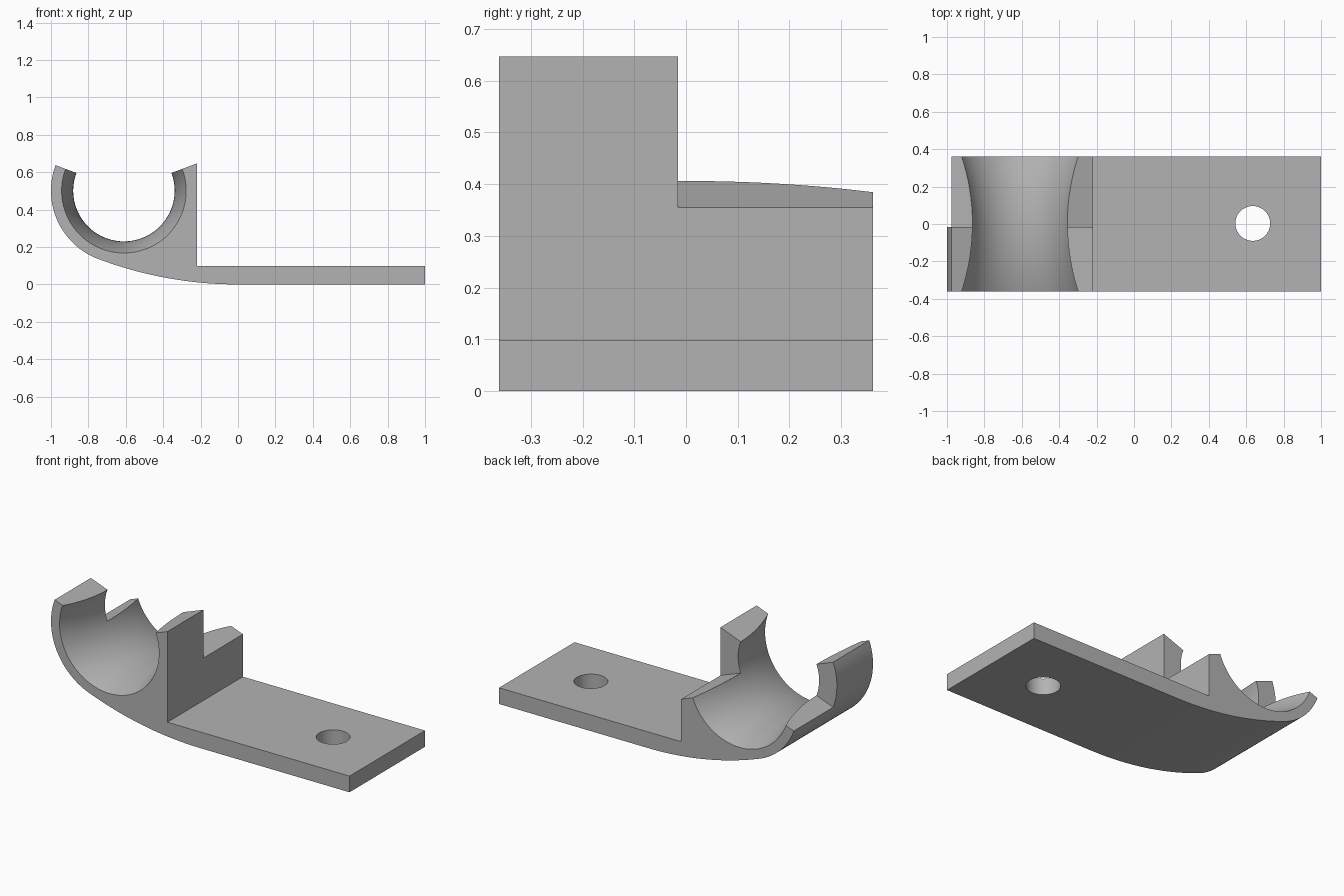
import bpy, bmesh, math
from mathutils import Matrix

cube = bpy.data.objects.get("Cube")
if cube:
    bpy.data.objects.remove(cube, do_unlink=True)

HALF = 0.361                      # half the depth
CX, CZ, OUTER = -0.61, 0.501, 0.39    # cradle centre and outer radius
WAIST, MOUTH = 0.271, 0.333       # bore radius at the middle and at the ends
BELLY = 2.12                      # radius of the curved underside
WALL = -0.22                      # upright face beside the plate
TILT = math.radians(20.5)         # slope of the cradle tips
RISE = math.tan(TILT)

grey = bpy.data.materials.new("Plain grey")
grey.use_nodes = True
grey.diffuse_color = (0.45, 0.45, 0.45, 1)
grey.node_tree.nodes["Principled BSDF"].inputs["Base Color"].default_value = grey.diffuse_color


def make(name, bm):
    bmesh.ops.recalc_face_normals(bm, faces=bm.faces)
    mesh = bpy.data.meshes.new(name)
    bm.to_mesh(mesh)
    bm.free()
    mesh.materials.append(grey)
    obj = bpy.data.objects.new(name, mesh)
    bpy.context.collection.objects.link(obj)
    return obj


def prism(name, points, y0, y1):
    """Extrude an x-z outline from y0 to y1."""
    bm = bmesh.new()
    face = bm.faces.new([bm.verts.new((x, y0, z)) for x, z in points])
    out = bmesh.ops.extrude_face_region(bm, geom=[face])
    verts = [v for v in out["geom"] if isinstance(v, bmesh.types.BMVert)]
    bmesh.ops.translate(bm, verts=verts, vec=(0, y1 - y0, 0))
    return make(name, bm)


def arc(cx, cz, r, a0, a1, n):
    return [(cx + r * math.cos(a0 + (a1 - a0) * i / n),
             cz + r * math.sin(a0 + (a1 - a0) * i / n)) for i in range(n + 1)]


# Body outline: plate, upright, cradle shell and curved underside
join = math.atan2(CZ - BELLY, CX) % (2 * math.pi)     # where both arcs are tangent
outline = [(1, 0), (1, 0.098), (WALL, 0.098), (WALL, CZ + (WALL - CX) * RISE), (CX, CZ)]
outline += arc(CX, CZ, OUTER, math.pi - TILT, join, 40)
outline += arc(0, BELLY, BELLY, join, 1.5 * math.pi, 24)[1:]
bracket = prism("cradle_bracket", outline, -HALF, HALF)

# Waisted bore, turned about the y axis
sag = MOUTH - WAIST
flare = (HALF ** 2 + sag ** 2) / (2 * sag)
bm = bmesh.new()
steps, reach = 32, HALF + 0.05
ring = []
for i in range(steps + 1):
    y = -reach + 2 * reach * i / steps
    ring.append(bm.verts.new((CX + WAIST + flare - math.sqrt(flare ** 2 - y * y), y, CZ)))
ends = [bm.verts.new((CX, s * reach, CZ)) for s in (-1, 1)]
chain = [ends[0]] + ring + [ends[1]]
edges = [bm.edges.new(pair) for pair in zip(chain, chain[1:])]
bmesh.ops.spin(bm, geom=chain + edges, cent=(CX, 0, CZ), axis=(0, 1, 0),
               angle=2 * math.pi, steps=96)
bmesh.ops.remove_doubles(bm, verts=bm.verts, dist=0.0001)
bore = make("bore_cutter", bm)

# Lowered rear half of the cradle, with tips sloping outwards
left, right = CX - 0.6, WALL + 0.1
notch = prism("rear_notch_cutter",
              [(left, CZ - 0.6 * RISE), (CX, CZ), (right, CZ - (right - CX) * RISE),
               (right, 1), (left, 1)], -0.015, 1)

# Screw hole through the plate
bm = bmesh.new()
bmesh.ops.create_cone(bm, cap_ends=True, segments=64, radius1=0.093, radius2=0.093,
                      depth=0.6, matrix=Matrix.Translation((0.635, 0.003, 0)))
hole = make("screw_hole_cutter", bm)

# Cut, then discard the cutters
bpy.context.view_layer.objects.active = bracket
for cutter in (bore, notch, hole):
    cutter.hide_render = True
    mod = bracket.modifiers.new(cutter.name, "BOOLEAN")
    mod.operation = "DIFFERENCE"
    mod.solver = "EXACT"
    mod.object = cutter
    bpy.ops.object.modifier_apply(modifier=mod.name)
    bpy.data.objects.remove(cutter, do_unlink=True)

bpy.ops.object.select_all(action="DESELECT")
bracket.select_set(True)
bpy.ops.object.shade_smooth_by_angle(angle=math.radians(25))
